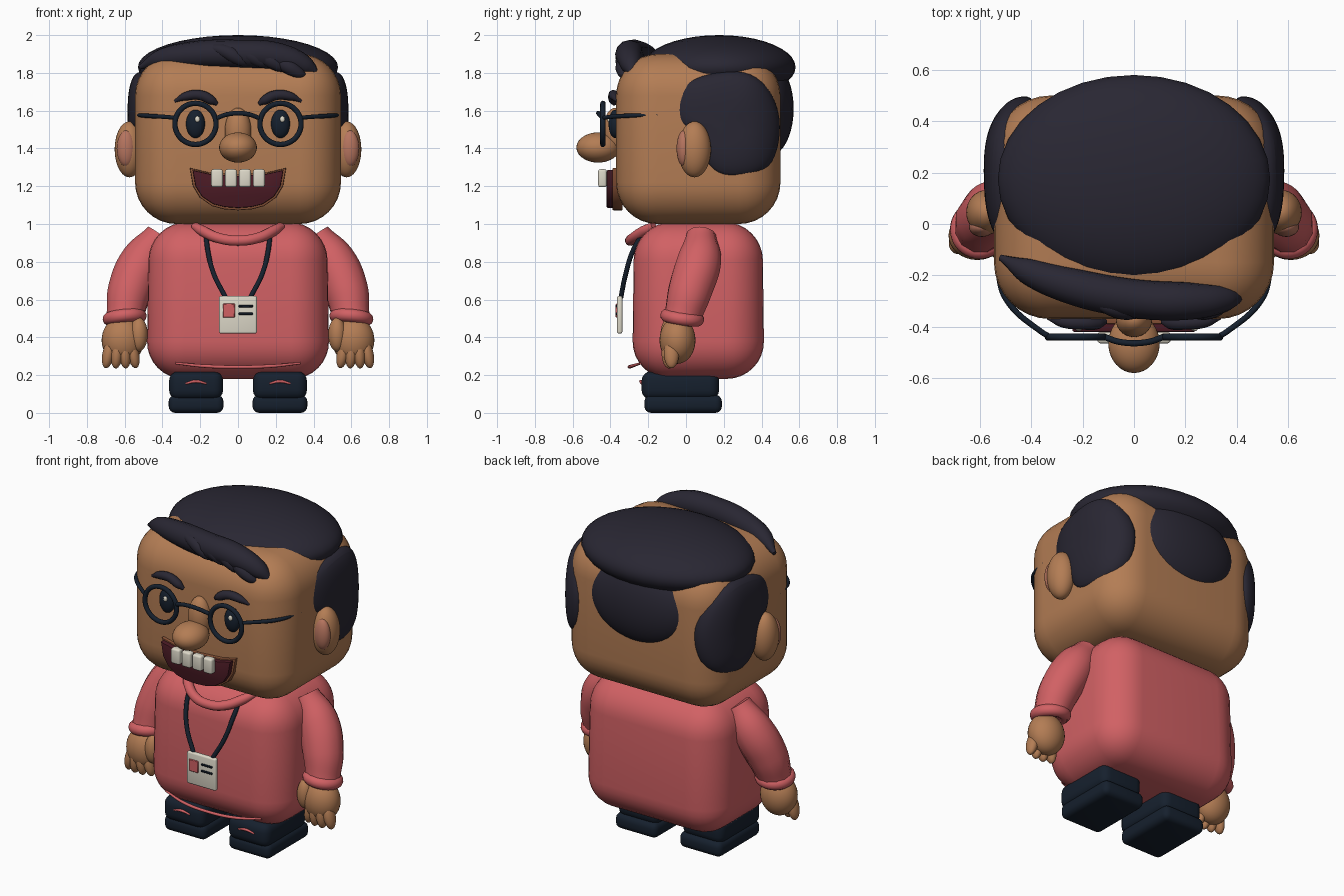
import bpy, bmesh, math
from mathutils import Vector

if "Cube" in bpy.data.objects:
    bpy.data.objects.remove(bpy.data.objects["Cube"])


def mat(name, hexcol):
    m = bpy.data.materials.new(name)
    rgb = [(int(hexcol[i:i + 2], 16) / 255) ** 2.2 for i in (0, 2, 4)]
    m.diffuse_color = (*rgb, 1)
    m.use_nodes = True
    m.node_tree.nodes["Principled BSDF"].inputs["Base Color"].default_value = m.diffuse_color
    return m


SKIN, INNER = mat("skin", "B27C55"), mat("inner_ear", "B5745F")
SHIRT, HAIR = mat("shirt", "D06164"), mat("hair", "2D2B36")
NAVY, CREAM = mat("navy", "1C2531"), mat("cream", "DDD8C8")
MOUTH, LIP = mat("mouth", "4C2029"), mat("lip", "8A553B")


def finish(o, name, m):
    o.name = name
    o.data.materials.clear()
    o.data.materials.append(m)
    bpy.ops.object.select_all(action='DESELECT')
    o.select_set(True)
    bpy.context.view_layer.objects.active = o
    bpy.ops.object.shade_smooth_by_angle(angle=math.radians(40))
    return o


def from_bmesh(bm, name, m):
    bmesh.ops.recalc_face_normals(bm, faces=bm.faces)
    me = bpy.data.meshes.new(name)
    bm.to_mesh(me)
    bm.free()
    o = bpy.data.objects.new(name, me)
    bpy.context.collection.objects.link(o)
    return finish(o, name, m)


def ball(name, loc, radii, m, rot=(0, 0, 0)):
    bpy.ops.mesh.primitive_uv_sphere_add(segments=32, ring_count=20, location=loc, rotation=rot)
    o = bpy.context.object
    o.scale = radii
    return finish(o, name, m)


def ring(name, loc, major, minor, m, rot=(0, 0, 0)):
    bpy.ops.mesh.primitive_torus_add(major_segments=40, minor_segments=12, location=loc,
                                     rotation=rot, major_radius=major, minor_radius=minor)
    return finish(bpy.context.object, name, m)


def box(name, lo, hi, r, m, seg=3, taper=0.0):
    """Rounded box between two corners; taper narrows the top."""
    lo, hi = Vector(lo), Vector(hi)
    mid, size = (lo + hi) / 2, hi - lo
    bm = bmesh.new()
    bmesh.ops.create_cube(bm, size=1)
    for v in bm.verts:
        k = 1 - taper if v.co.z > 0 else 1
        v.co = mid + Vector((v.co.x * size.x * k, v.co.y * size.y * k, v.co.z * size.z))
    if r:
        bmesh.ops.bevel(bm, geom=bm.edges[:], offset=r, segments=seg, profile=0.5, affect='EDGES')
    return from_bmesh(bm, name, m)


def tube(name, pts, m):
    """Smooth tapered tube through (x, y, z, radius) points."""
    cu = bpy.data.curves.new(name, 'CURVE')
    cu.dimensions, cu.bevel_depth, cu.bevel_resolution = '3D', 1.0, 4
    cu.resolution_u, cu.use_fill_caps = 8, True
    sp = cu.splines.new('BEZIER')
    sp.radius_interpolation = 'CARDINAL'
    sp.bezier_points.add(len(pts) - 1)
    for b, p in zip(sp.bezier_points, pts):
        b.co, b.radius = p[:3], p[3]
        b.handle_left_type = b.handle_right_type = 'AUTO'
    o = bpy.data.objects.new(name, cu)
    bpy.context.collection.objects.link(o)
    bpy.ops.object.select_all(action='DESELECT')
    o.select_set(True)
    bpy.context.view_layer.objects.active = o
    bpy.ops.object.convert(target='MESH')
    return finish(bpy.context.object, name, m)


def plate(name, half, y0, y1, m, grow=0.0):
    """Symmetric outline in x/z extruded along y."""
    pts = half + [(-x, z) for x, z in reversed(half) if x > 0]
    bm = bmesh.new()
    vs = [bm.verts.new((x * (1 + grow / 0.2), y0, 1.19 + (z - 1.19) * (1 + grow / 0.1))) for x, z in pts]
    f = bm.faces.new(vs)
    ext = bmesh.ops.extrude_face_region(bm, geom=[f])
    for v in ext['geom']:
        if isinstance(v, bmesh.types.BMVert):
            v.co.y = y1
    rims = [e for e in bm.edges if abs(e.verts[0].co.y - e.verts[1].co.y) < 1e-6]
    bmesh.ops.bevel(bm, geom=rims, offset=0.006, segments=2, profile=0.5, affect='EDGES')
    return from_bmesh(bm, name, m)


# Head and torso
box("head", (-.545, -.37, 1.0), (.545, .5, 1.9), .22, SKIN, 8)
box("torso", (-.485, -.285, .18), (.485, .415, 1.01), .2, SHIRT, 8, .03)

# Hair: crown cap, back patch and swept fringe
ball("hair_cap", (0, .175, 1.83), (.53, .405, .17), HAIR)
ball("hair_back", (0, .44, 1.61), (.34, .13, .25), HAIR)
tube("fringe", [(-.52, -.13, 1.83, .012), (-.42, -.18, 1.87, .05), (-.25, -.24, 1.895, .07),
                (0, -.29, 1.9, .075), (.22, -.3, 1.885, .072), (.36, -.29, 1.835, .05),
                (.43, -.28, 1.78, .012)], HAIR)
for i in range(4):
    x = -.06 + i * .1
    z = 1.905 - .012 * i * i * .6
    tube("fringe_strand", [(x - .12, -.3, z + .035, .012), (x, -.33, z + .005, .038),
                           (x + .08, -.33, z - .04, .032), (x + .13, -.31, z - .07, .008)], HAIR)

# Side hair: domed patches wrapping around behind the ears
SIDE = [(-.11, 1.62), (-.07, 1.73), (.04, 1.78), (.2, 1.815), (.35, 1.81), (.45, 1.72), (.51, 1.56),
        (.49, 1.38), (.43, 1.27), (.3, 1.235), (.16, 1.24), (.08, 1.34), (.04, 1.5), (-.07, 1.52)]
for s in (-1, 1):
    bm = bmesh.new()
    loops = []
    for k, x in ((1, .43), (1, .52), (.93, .555), (.7, .578), (.35, .586)):
        loop = []
        for y, z in SIDE:
            y, z = .23 + (y - .23) * k, 1.53 + (z - 1.53) * k
            loop.append(bm.verts.new((s * (x - 1.6 * max(0, y - .28) ** 2 - .25 * max(0, .05 - y)), y, z)))
        loops.append(loop)
    n = len(SIDE)
    for a, b in zip(loops, loops[1:]):
        for i in range(n):
            bm.faces.new((a[i], a[(i + 1) % n], b[(i + 1) % n], b[i]))
    bm.faces.new(loops[0])
    bm.faces.new(loops[-1])
    o = from_bmesh(bm, "side_hair", HAIR)
    o.modifiers.new("smooth", 'SUBSURF').levels = 2
    o.modifiers["smooth"].render_levels = 2

# Nose
ball("nose_tip", (0, -.465, 1.405), (.1, .115, .08), SKIN)
ball("nose_bridge", (0, -.375, 1.49), (.07, .065, .125), SKIN)

# Mouth with lip and teeth
GRIN = [(0, 1.085), (.07, 1.09), (.13, 1.105), (.19, 1.145), (.225, 1.2), (.24, 1.285), (.15, 1.265), (0, 1.255)]
plate("lip", GRIN, -.39, -.335, LIP, .012)
plate("mouth", GRIN, -.42, -.375, MOUTH)
for i in range(4):
    x = -.111 + i * .074
    box("tooth", (x - .031, -.465, 1.195), (x + .031, -.42, 1.29), .012, CREAM)

# Collar, hem and lanyard with badge
tube("collar", [(-.23, -.17, .99, .022), (-.19, -.22, .965, .028), (-.1, -.28, .925, .028), (0, -.295, .912, .028),
                (.1, -.28, .925, .028), (.19, -.22, .965, .028), (.23, -.17, .99, .022)], SHIRT)
tube("shirt_hem", [(-.33, -.24, .263, .006), (-.18, -.285, .248, .009), (0, -.3, .243, .009),
                   (.18, -.285, .248, .009), (.33, -.24, .263, .006)], SHIRT)
box("badge", (-.1, -.365, .42), (.1, -.337, .62), .01, CREAM)
box("badge_photo", (-.08, -.372, .505), (-.017, -.355, .578), .003, SHIRT, 1)
for z in (.565, .525):
    box("badge_line", (.003, -.372, z - .006), (.08, -.355, z + .006), .003, NAVY, 1)

# Bridge of the glasses
tube("glasses_bridge", [(-.115, -.44, 1.56, .012), (-.05, -.46, 1.582, .012),
                        (.05, -.46, 1.582, .012), (.115, -.44, 1.56, .012)], NAVY)

for s in (-1, 1):
    # Ear
    ball("ear", (s * .575, .045, 1.395), (.078, .087, .148), SKIN)
    ball("inner_ear", (s * .592, -.012, 1.4), (.05, .038, .095), INNER)
    # Eye, glasses and brow
    ball("eye", (s * .225, -.375, 1.53), (.05, .035, .075), NAVY)
    ball("eye_glint", (s * .225 + .01, -.409, 1.555), (.013, .008, .016), CREAM)
    ring("glasses_rim", (s * .225, -.44, 1.53), .109, .014, NAVY, (math.pi / 2, 0, 0))
    tube("glasses_temple", [(s * .335, -.435, 1.562, .011), (s * .36, -.42, 1.565, .011),
                            (s * .5, -.29, 1.574, .011), (s * .54, -.15, 1.578, .006)], NAVY)
    tube("eyebrow", [(s * .335, -.365, 1.65, .008), (s * .28, -.38, 1.675, .022),
                     (s * .2, -.385, 1.682, .026), (s * .14, -.385, 1.655, .024), (s * .11, -.38, 1.635, .01)], HAIR)
    # Lanyard strap
    tube("lanyard", [(s * .17, -.22, .96, .013), (s * .16, -.28, .86, .013),
                     (s * .13, -.318, .74, .013), (s * .065, -.345, .61, .013)], NAVY)
    # Sleeve, cuff and hand
    tube("sleeve", [(s * .41, .08, .94, .08), (s * .5, .07, .81, .118),
                    (s * .575, .02, .64, .118), (s * .6, -.02, .5, .1)], SHIRT)
    ring("cuff", (s * .6, -.02, .505), .082, .035, SHIRT, (math.radians(-8), s * math.radians(6), 0))
    ball("palm", (s * .61, -.045, .385), (.112, .095, .125), SKIN)
    ball("thumb", (s * .525, -.085, .415), (.047, .05, .09), SKIN)
    for i in range(4):
        ball("finger", (s * (.685 - i * .043), -.095 + .012 * abs(i - 1.5), .315), (.032, .04, .08), SKIN,
             (0, s * math.radians(-12 + 8 * i), 0))
    # Shoe
    cx = s * .222
    box("shoe_upper", (cx - .143, -.235, .07), (cx + .143, .175, .22), .05, NAVY, 4)
    box("shoe_sole", (cx - .145, -.22, 0), (cx + .145, .19, .095), .035, NAVY, 4)
    tube("shoe_lace", [(cx - .055, -.235, .155, .005), (cx, -.24, .167, .008), (cx + .055, -.235, .155, .005)], SHIRT)
